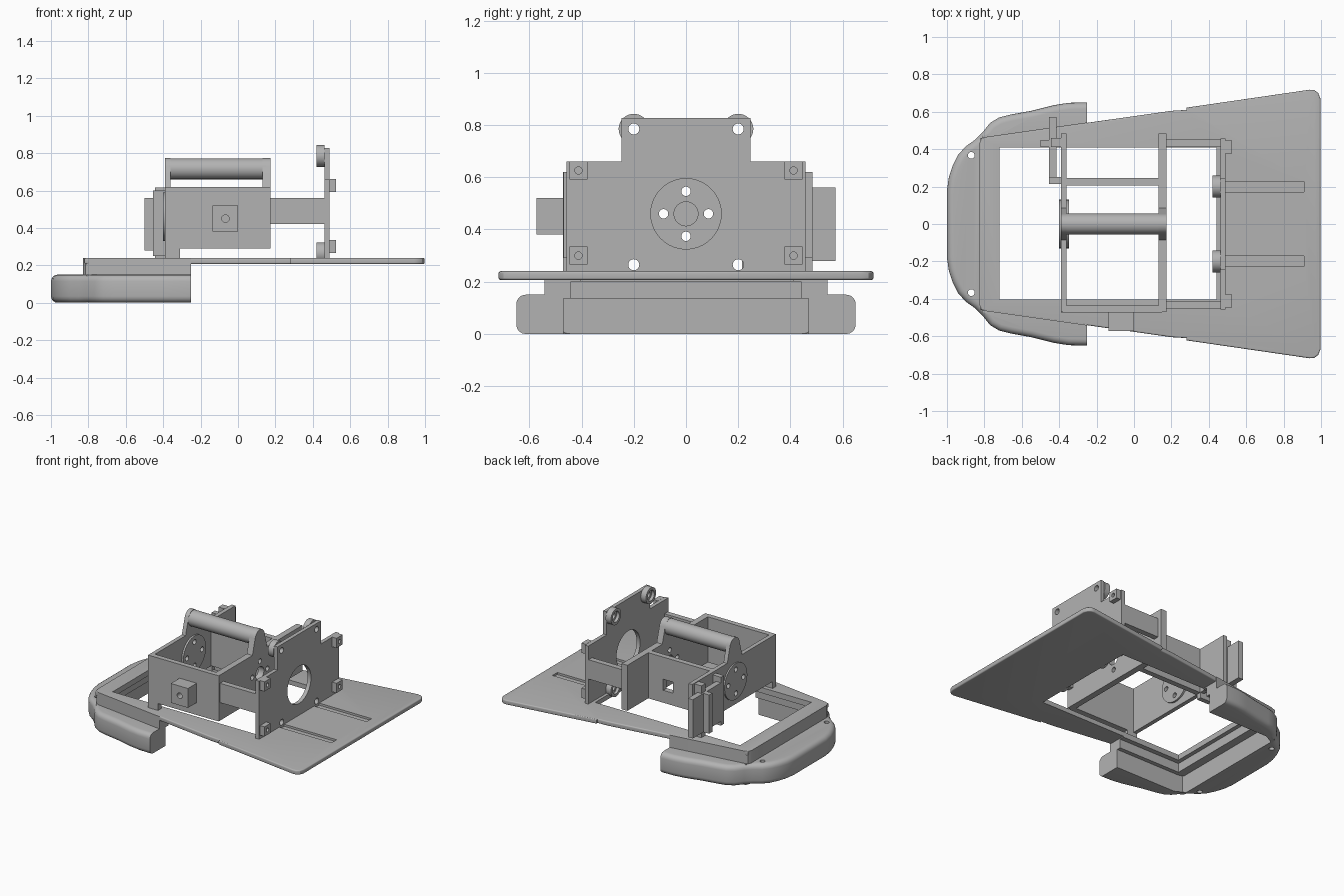
import bpy, bmesh, math
from mathutils import Vector

old = bpy.data.objects.get("Cube")
if old:
    bpy.data.objects.remove(old, do_unlink=True)

grey = bpy.data.materials.new("plain grey")
grey.use_nodes = True
grey.diffuse_color = (0.45, 0.45, 0.45, 1)
grey.node_tree.nodes["Principled BSDF"].inputs["Base Color"].default_value = (0.45, 0.45, 0.45, 1)


def place(axis, a, b, t):
    """Put profile point (a, b) at depth t along the chosen axis."""
    return Vector({"x": (t, a, b), "y": (a, t, b), "z": (a, b, t)}[axis])


def prism(name, axis, pts, lo, hi, bevel=0, edge_rule=None):
    """Extrude a closed profile, optionally rounding the edges picked by a rule."""
    bm = bmesh.new()
    face = bm.faces.new([bm.verts.new(place(axis, a, b, lo)) for a, b in pts])
    new = bmesh.ops.extrude_face_region(bm, geom=[face])["geom"]
    move = place(axis, 0, 0, hi - lo)
    bmesh.ops.translate(bm, vec=move, verts=[v for v in new if isinstance(v, bmesh.types.BMVert)])
    bmesh.ops.recalc_face_normals(bm, faces=bm.faces)
    if bevel:
        edges = [e for e in bm.edges if edge_rule(e)]
        bmesh.ops.bevel(bm, geom=edges, offset=bevel, segments=4, profile=0.5, affect="EDGES")
    mesh = bpy.data.meshes.new(name)
    bm.to_mesh(mesh)
    bm.free()
    mesh.materials.append(grey)
    obj = bpy.data.objects.new(name, mesh)
    bpy.context.collection.objects.link(obj)
    return obj


def box(name, x, y, z):
    return prism(name, "z", [(x[0], y[0]), (x[1], y[0]), (x[1], y[1]), (x[0], y[1])], *z)


def circle(a, b, r, n=40):
    return [(a + r * math.cos(2 * math.pi * i / n), b + r * math.sin(2 * math.pi * i / n)) for i in range(n)]


def rod(name, axis, a, b, r, lo, hi):
    return prism(name, axis, circle(a, b, r), lo, hi)


def cut(obj, cutters):
    """Subtract the cutters, then bake the result and delete them."""
    for c in cutters:
        m = obj.modifiers.new("cut", "BOOLEAN")
        m.operation, m.object, m.solver = "DIFFERENCE", c, "EXACT"
    bpy.context.view_layer.update()
    baked = bpy.data.meshes.new_from_object(obj.evaluated_get(bpy.context.evaluated_depsgraph_get()))
    obj.modifiers.clear()
    obj.data = baked
    for c in cutters:
        bpy.data.objects.remove(c, do_unlink=True)
    return obj


def mirrored(pts):
    return pts + [(a, -b) for a, b in reversed(pts)]


def flat(e):
    return abs(e.verts[0].co.z - e.verts[1].co.z) < 0.001


# Bumper: rounded horseshoe with two screw holes
outer = [(-0.25, 0.65), (-0.35, 0.648), (-0.43, 0.635), (-0.55, 0.605), (-0.66, 0.585), (-0.72, 0.57),
         (-0.77, 0.54), (-0.81, 0.49), (-0.85, 0.45), (-0.9, 0.415), (-0.94, 0.37), (-0.97, 0.31),
         (-0.99, 0.25), (-1.0, 0.18)]
inner = [(-0.81, -0.47), (-0.25, -0.47)]


def outer_edge(e):
    x, y, _ = (e.verts[0].co + e.verts[1].co) / 2
    on_inner = x > -0.82 and abs(y) < 0.475
    return flat(e) and not on_inner and abs(e.verts[0].co.x - e.verts[1].co.x) + (x < -0.9) > 0.001


bumper = prism("bumper", "z", mirrored(outer) + [(a, b) for a, b in reversed(inner)]
               + [(a, -b) for a, b in inner], 0, 0.15, 0.035, outer_edge)
cut(bumper, [rod("hole", "z", -0.87, s * 0.367, 0.018, -0.1, 0.3) for s in (1, -1)])


# Base plate with a window and two shallow grooves
def rim(e):
    return flat(e)


base = prism("base_plate", "z", mirrored([(-0.82, 0.46), (0.2, 0.605), (0.28, 0.61), (0.28, 0.622), (0.94, 0.718),
             (0.965, 0.715), (0.985, 0.7), (0.997, 0.67)]), 0.207, 0.24, 0.008, rim)
cut(base, [box("window", (-0.72, 0.44), (-0.405, 0.41), (0.1, 0.4))]
    + [box("groove", (0.49, 0.91), (s * 0.2 - 0.028, s * 0.2 + 0.028), (0.225, 0.4)) for s in (1, -1)])

# Raised frame between the bumper and the plate
frame = prism("raised_frame", "z", mirrored([(-0.25, 0.543), (-0.79, 0.466), (-0.815, 0.455), (-0.828, 0.43)]),
              0.135, 0.239)
cut(frame, [box("window", (-0.72, 0), (-0.405, 0.41), (0.1, 0.4)),
            box("ledge", (-0.75, 0), (-0.44, 0.44), (0.1, 0.2))])

# Central cradle: end walls with rounded ears, bolt holes and a hub opening
HUB = 0.46


def ear_wall(name, lo, hi):
    ear = [(0.055 * math.cos(t), 0.72 + 0.055 * math.sin(t))
           for t in (math.radians(10 + 16 * i) for i in range(11))]
    wall = prism(name, "x", [(-0.47, 0.29), (0.485, 0.29), (0.485, 0.62), (0.085, 0.62)]
                 + ear + [(-0.085, 0.62), (-0.47, 0.62)], lo, hi)
    holes = [rod("hole", "x", 0, HUB, 0.046, lo - 0.1, hi + 0.1)]
    return cut(wall, holes + bolt_cutters(lo, hi))


def bolt_cutters(lo, hi):
    return [rod("hole", "x", 0.086 * a, HUB + 0.086 * b, 0.018, lo - 0.1, hi + 0.1)
            for a, b in ((1, 0), (-1, 0), (0, 1), (0, -1))]


ear_wall("cradle_left_wall", -0.39, -0.36)
ear_wall("cradle_right_wall", 0.13, 0.175)
box("cradle_front_wall", (-0.38, 0.15), (-0.472, -0.435), (0.29, 0.62))
back = box("cradle_back_wall", (-0.37, 0.14), (0.207, 0.246), (0.29, 0.62))
cut(back, [box("hole", (-0.07, 0.01), (0.1, 0.4), (0.38, 0.46))])
box("front_leg", (-0.39, -0.31), (-0.472, -0.435), (0.23, 0.3))
box("back_leg", (-0.39, -0.36), (0.41, 0.485), (0.23, 0.3))
rod("handle_bar", "x", 0, 0.716, 0.056, -0.37, 0.15)

# Hub disc on the narrow-end wall
hub = rod("hub_disc", "x", 0, HUB, 0.13, -0.4, -0.347)
cut(hub, bolt_cutters(-0.4, -0.347))

# Small drilled block on the front wall
block = box("front_block", (-0.137, 0.0), (-0.572, -0.46), (0.38, 0.52))
cut(block, [rod("hole", "y", -0.067, 0.45, 0.02, -0.7, -0.49)])

# Bracket beside the cradle
box("bracket_plate", (-0.455, -0.415), (0.24, 0.572), (0.28, 0.56))
box("bracket_rib", (-0.5, -0.43), (0.412, 0.45), (0.28, 0.56))
box("bracket_arm", (-0.455, -0.36), (0.215, 0.25), (0.25, 0.6))
box("bracket_post", (-0.445, -0.39), (0.412, 0.46), (0.24, 0.615))

# Upright end plate with hub opening, bolt holes, bosses and corner blocks
corners = [(s * 0.2, z) for s in (1, -1) for z in (0.265, 0.785)]
end = prism("end_plate", "x", [(-0.458, 0.21), (0.458, 0.21), (0.458, 0.66), (0.247, 0.66), (0.247, 0.828),
            (-0.247, 0.828), (-0.247, 0.66), (-0.458, 0.66)], 0.462, 0.49)
cut(end, [rod("hole", "x", 0, HUB, 0.135, 0.3, 0.6)]
    + [rod("hole", "x", y, z, 0.021, 0.3, 0.6) for y, z in corners])
for y, z in corners:
    boss = rod("end_plate_boss", "x", y, z, 0.058, 0.42, 0.463)
    cut(boss, [rod("hole", "x", y, z, 0.021, 0.3, 0.6), rod("recess", "x", y, z, 0.038, 0.3, 0.442)])
for s in (1, -1):
    for z in (0.3, 0.626):
        lug = box("corner_block", (0.489, 0.525), (s * 0.412 - 0.035, s * 0.412 + 0.035), (z - 0.035, z + 0.035))
        cut(lug, [rod("hole", "x", s * 0.412, z, 0.014, 0.495, 0.6)])
    # Side beams joining the end plate to the cradle
    box("side_beam", (0.17, 0.465), sorted((s * 0.415, s * 0.455)), (0.42, 0.56))

# Smooth round surfaces, keep edges crisp
for o in bpy.context.scene.objects:
    o.select_set(o.type == "MESH")
    if o.type == "MESH":
        bpy.context.view_layer.objects.active = o
bpy.ops.object.shade_smooth_by_angle(angle=math.radians(30))
